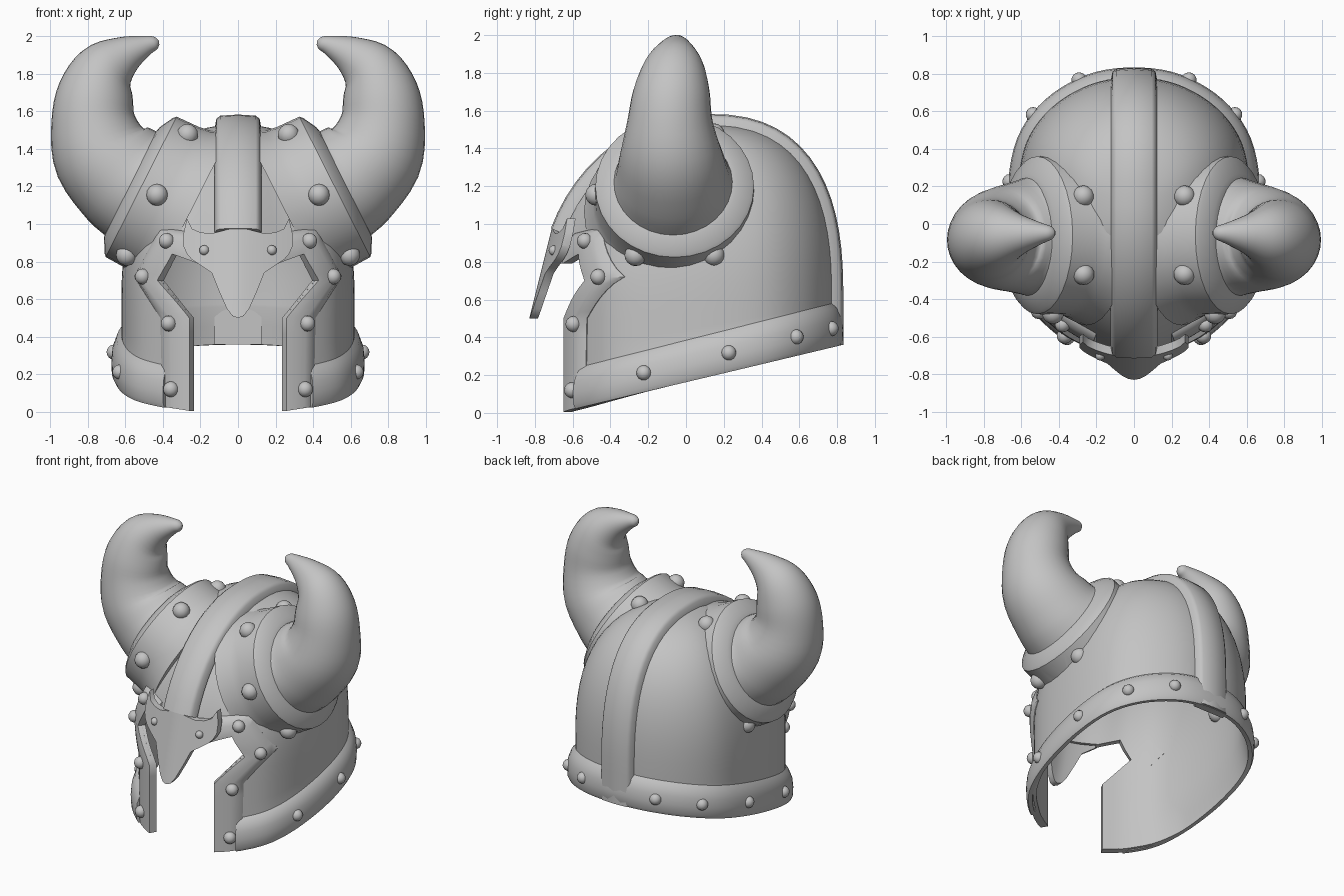
import bpy, bmesh, math
from mathutils import Vector
from mathutils.bvhtree import BVHTree

if "Cube" in bpy.data.objects:
    bpy.data.objects.remove(bpy.data.objects["Cube"])

steel = bpy.data.materials.new("grey_steel")
steel.diffuse_color = (0.55, 0.55, 0.55, 1)
steel.use_nodes = True
steel.node_tree.nodes["Principled BSDF"].inputs["Base Color"].default_value = steel.diffuse_color


def finish(name, bm, angle=40):
    bmesh.ops.recalc_face_normals(bm, faces=bm.faces[:])
    me = bpy.data.meshes.new(name)
    bm.to_mesh(me)
    bm.free()
    me.materials.append(steel)
    ob = bpy.data.objects.new(name, me)
    bpy.context.collection.objects.link(ob)
    smooth(ob, angle)
    return ob


def smooth(ob, angle=40):
    bpy.ops.object.select_all(action='DESELECT')
    ob.select_set(True)
    bpy.context.view_layer.objects.active = ob
    bpy.ops.object.shade_smooth_by_angle(angle=math.radians(angle))


def loft(name, loops, caps=True, angle=40):
    """Skin a row of closed cross-sections; coincident points are shared."""
    bm, seen = bmesh.new(), {}

    def vert(p):
        key = tuple(round(c, 5) + 0.0 for c in p)
        if key not in seen:
            seen[key] = bm.verts.new(p)
        return seen[key]

    def face(vs):
        vs = list(dict.fromkeys(vs))
        if len(vs) > 2 and not bm.faces.get(vs):
            bm.faces.new(vs)

    rings = [[vert(p) for p in lp] for lp in loops]
    n = len(rings[0])
    for a, b in zip(rings, rings[1:]):
        for i in range(n):
            j = (i + 1) % n
            face([a[i], a[j], b[j], b[i]])
    if caps:
        face(rings[0])
        face(rings[-1])
    return finish(name, bm, angle)


def catmull(pts, before, after, n):
    p = [Vector(q) for q in [before] + pts + [after]]
    out = []
    for i in range(1, len(p) - 2):
        a, b, c, d = p[i - 1:i + 3]
        for k in range(n):
            t = k / n
            out.append(0.5 * (2 * b + (c - a) * t + (2 * a - 5 * b + 4 * c - d) * t * t
                              + (3 * b - a - 3 * c + d) * t ** 3))
    return out + [p[-2]]


def boolean(ob, cutter):
    m = ob.modifiers.new("cut", 'BOOLEAN')
    m.operation, m.solver, m.object = 'DIFFERENCE', 'EXACT', cutter
    bpy.context.view_layer.objects.active = ob
    bpy.ops.object.modifier_apply(modifier=m.name)
    smooth(ob, 50)


def rivet(name, pos, r):
    bm = bmesh.new()
    bmesh.ops.create_uvsphere(bm, u_segments=14, v_segments=8, radius=r)
    bmesh.ops.translate(bm, verts=bm.verts[:], vec=pos)
    finish(name, bm, 60)


# Plan outline of the helmet, front left round the back to front right
CY, Z0, H = 0.1, 0.6, 0.93
half = catmull([(0, .78), (.23, .745), (.44, .62), (.575, .43), (.62, .16), (.6, -.15),
                (.53, -.38), (.40, -.53), (.25, -.62), (0, -.73)], (-.23, .745), (-.25, -.62), 5)
plan = [Vector((-p.x, p.y)) for p in reversed(half)] + half[1:]


def rim_z(y):
    return 0.163 + 0.252 * y


def wall(p, z, off=0.0, lip=0.035):
    """Point of the dome above plan point p at height z, moved out by off."""
    e = 2.3 + 0.3 * max(-1, min(1, (p.y - CY) / 0.7))
    t = max(0, min(1, (z - Z0) / (H + off)))
    s = max(0, 1 - t ** e) ** (1 / e)
    # the bottom flares into the rim, fading out towards the face opening
    flare = lip * max(0, 1 - (z - rim_z(p.y)) / 0.2) * max(0, min(1, (p.y + .5) / .3))
    d = Vector((p.x, p.y - CY))
    d = d * (1 + (off + flare) / d.length) * s
    return Vector((d.x, CY + d.y, z))


def column(p, off=0.0, lip=0.035):
    low = rim_z(p.y)
    zs = [low, low + .1, low + .2] + [low + .2 + (Z0 - low - .2) * k / 3 for k in (1, 2)]
    zs = [min(z, Z0) for z in zs]
    zs += [Z0 + (H + off) * math.sin(math.pi / 2 * k / 16) for k in range(17)]
    return [wall(p, z, off, lip) for z in zs]


# Dome shell with the face opening cut out
shell = loft("helmet_shell", [column(p) + column(p, -.022)[::-1] for p in plan], caps=False)
bm = bmesh.new()
bm.from_mesh(shell.data)
tree = BVHTree.FromBMesh(bm)
bm.free()
edge = [(.245, -.2), (.245, .5), (.41, .7), (.335, .84), (.2, .79)]
edge += [(-x, z) for x, z in reversed(edge)]
face_cut = loft("face_cutter", [[(x, y, z) for x, z in edge] for y in (-1.2, -.1)])
boolean(shell, face_cut)

# Solid core that keeps the horn collars out of the hollow
core = loft("core_cutter", [column(p, -.012) + [Vector((0, CY, .1))] for p in plan], caps=False)

# Bottom rim band
band = [(0, .012), (-.002, .04), (.02, .051), (.08, .054), (.14, .048), (.2, .025), (.23, -.01),
        (.12, -.005)]
loops = []
for p in plan:
    if p.y > 0 or abs(p.x) > .36:
        d = Vector((p.x, p.y - CY)).normalized()
        loops.append([(p.x + d.x * o, p.y + d.y * o, rim_z(p.y) + h) for h, o in band])
loft("rim_band", loops, angle=55)

# Crest strip over the middle, back to brow
back, front = half[0], half[-1]
mid = column(back, 0, 0) + [q for q in column(front)[::-1][1:] if q.z > .9]
loops = []
for i, q in enumerate(mid):
    t = mid[min(i + 1, len(mid) - 1)] - mid[max(i - 1, 0)]
    n = Vector((0, t.z, -t.y)).normalized()
    loops.append([q + n * o + Vector((x, 0, 0)) for x, o in
                  [(-.125, -.022), (-.115, .03), (-.095, .047), (0, .053),
                   (.095, .047), (.115, .03), (.125, -.022)]])
loft("crest_strip", loops, angle=50)

# Nose guard: columns of (x, bottom, top)
cols = [(0, .5, .98), (.03, .51, .975), (.06, .55, .97), (.1, .64, .96), (.14, .74, .95),
        (.2, .78, .955), (.245, .81, .975), (.272, .84, 1.03), (.29, .88, .95)]
cols = [(-x, a, b) for x, a, b in cols[:0:-1]] + cols
loops = []
for x, a, b in cols:
    zs = [a + (b - a) * k / 5 for k in range(6)]
    pts = [Vector((x, -.83 + (z - .5) * .25 + .48 * abs(x) ** 1.5, z)) for z in zs]
    loops.append(pts + [p + Vector((0, .045, 0)) for p in reversed(pts)])
loft("nose_guard", loops, angle=50)


def on_front(x, z, off):
    hit, n, _, _ = tree.ray_cast(Vector((x, -3, max(z, .27))), Vector((0, 1, 0)))
    if n.y > 0:
        n = -n
    return Vector((hit.x, hit.y, z)) + Vector((n.x, n.y, 0)) * off


# Horn centre line (x, z, radius, y) and collar axis
horn = catmull([(.52, 1.2, .33, -.065), (.61, 1.255, .30, -.07), (.725, 1.38, .268, -.078),
                (.77, 1.55, .225, -.085), (.755, 1.70, .203, -.078), (.70, 1.82, .165, -.067),
                (.60, 1.90, .105, -.057), (.49, 1.95, .055, -.05), (.44, 1.962, .035, -.048),
                (.42, 1.965, .012, -.048)],
               (.42, 1.15, .36, -.06), (.41, 1.965, 0, -.048), 4)
C, N, U = Vector((.52, -.06, 1.2)), Vector((.89, 0, .45)), Vector((-.45, 0, .89))


def ring(c, u, r, s, n=32):
    pts = []
    for k in range(n):
        a = 2 * math.pi * k / n
        q = c + u * (r * math.cos(a)) + Vector((0, -r * math.sin(a), 0))
        pts.append(Vector((q.x * s, q.y, q.z)))
    return pts


for s, side in ((1, "right"), (-1, "left")):
    # Face trim
    keys = [(.245, .005, .40, .03), (.245, .5, .41, .5), (.41, .7, .55, .72),
            (.335, .84, .41, .98), (.2, .79, .2, .95)]
    stations = [Vector(a).lerp(Vector(b), k / 6) for a, b in zip(keys, keys[1:]) for k in range(6)]
    loops = []
    for x0, z0, x1, z1 in stations + [Vector(keys[-1])]:
        row = [(s * (x0 + (x1 - x0) * k / 5), z0 + (z1 - z0) * k / 5) for k in range(6)]
        lift = (.03, .034, .034, .034, .03, .005)
        loops.append([on_front(x, z, o) for (x, z), o in zip(row, lift)]
                     + [on_front(x, z, -.022) for x, z in reversed(row)])
    loft("face_trim_" + side, loops, angle=45)
    for x, z in ((.34, .12), (.35, .47), (.48, .72), (.36, .91)):
        rivet("trim_rivet_" + side, on_front(s * x, z, .035), .042)
    rivet("nose_rivet_" + side, (s * .18, -.70, .86), .027)

    # Rim rivets
    for y in (-.2, .22, .55, .72):
        p = min(half, key=lambda q: abs(q.y - y))
        d = Vector((p.x, p.y - CY)).normalized() * .045
        rivet("rim_rivet_" + side, (s * (p.x + d.x), p.y + d.y, rim_z(p.y) + .1), .04)

    # Horn collar with six rivets
    prof = [(-.3, .48), (-.2, .435), (-.14, .425), (-.005, .42), (.01, .405), (.05, .33), (.06, .29)]
    collar = loft("horn_collar_" + side, [ring(C + N * d, U, r, s) for d, r in prof])
    boolean(collar, core)
    for k in range(6):
        q = ring(C - N * .1, U, .415, s, 12)[2 * k + 1]
        rivet("collar_rivet_" + side, q, .058)

    # Horn
    loops = []
    for i, h in enumerate(horn):
        t = horn[min(i + 1, len(horn) - 1)] - horn[max(i - 1, 0)]
        u = Vector((-t.y, 0, t.x)).normalized()
        loops.append(ring(Vector((h.x, h.w, h.y)), u, h.z, s))
    loft("horn_" + side, loops, angle=60)

# Remove the cutting helpers
for ob in (face_cut, core):
    bpy.data.objects.remove(ob)
